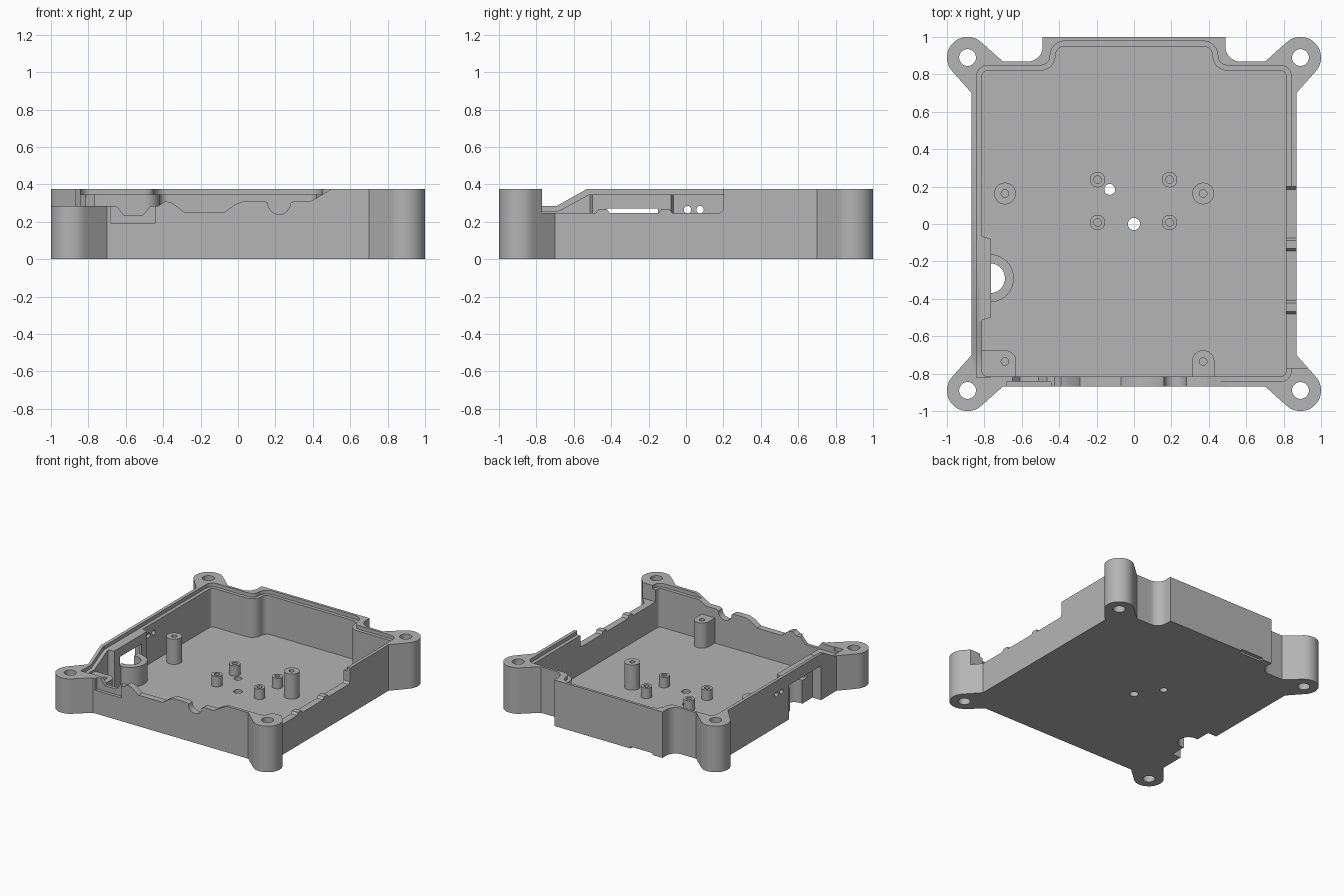
import bpy, bmesh
from math import sin, cos, radians
from mathutils import Matrix, Vector

cube = bpy.data.objects.get("Cube")
if cube:
    bpy.data.objects.remove(cube, do_unlink=True)

HEIGHT, FLOOR, LEDGE = .375, .03, .345
TOP = 1

gray = bpy.data.materials.new("plain gray")
gray.use_nodes = True
gray.diffuse_color = (.46, .46, .46, 1)
gray.node_tree.nodes["Principled BSDF"].inputs["Base Color"].default_value = gray.diffuse_color


def arc(centre, radius, start, end, steps=12):
    """Points on an arc, angles in degrees."""
    angles = [radians(start + (end - start) * i / steps) for i in range(steps + 1)]
    return [(centre[0] + radius * cos(a), centre[1] + radius * sin(a)) for a in angles]


def mirrored(points):
    """Continue a half outline with its mirror image across x = 0."""
    return points + [(-x, y) for x, y in reversed(points)]


def prism(name, outline, low, high, axis="z"):
    """Extrude a closed outline along the named axis."""
    place = {"z": lambda u, v, w: (u, v, w),
             "y": lambda u, v, w: (u, w, v),
             "x": lambda u, v, w: (w, u, v)}[axis]
    bm = bmesh.new()
    bottom = [bm.verts.new(place(u, v, low)) for u, v in outline]
    top = [bm.verts.new(place(u, v, high)) for u, v in outline]
    bm.faces.new(bottom)
    bm.faces.new(top)
    for i in range(len(outline)):
        j = (i + 1) % len(outline)
        bm.faces.new((bottom[i], bottom[j], top[j], top[i]))
    bmesh.ops.recalc_face_normals(bm, faces=bm.faces)
    mesh = bpy.data.meshes.new(name)
    bm.to_mesh(mesh)
    bm.free()
    mesh.materials.append(gray)
    obj = bpy.data.objects.new(name, mesh)
    bpy.context.collection.objects.link(obj)
    return obj


def disc(centre, radius):
    return arc(centre, radius, 0, 360, 40)[:-1]


def rect(left, right, near, far):
    return [(left, near), (right, near), (right, far), (left, far)]


def combine(target, tool, operation="DIFFERENCE"):
    """Apply a boolean and throw the tool away."""
    tool.hide_render = True
    mod = target.modifiers.new("boolean", "BOOLEAN")
    mod.operation, mod.object, mod.solver = operation, tool, "EXACT"
    bpy.context.view_layer.objects.active = target
    bpy.ops.object.modifier_apply(modifier=mod.name)
    bpy.data.objects.remove(tool, do_unlink=True)


def cut(target, outline, low, high, axis="z"):
    combine(target, prism("cutter", outline, low, high, axis))


def add(target, outline, low, high):
    combine(target, prism("addition", outline, low, high), "UNION")


def finish(obj):
    bpy.ops.object.select_all(action="DESELECT")
    obj.select_set(True)
    bpy.context.view_layer.objects.active = obj
    bpy.ops.object.shade_smooth_by_angle(angle=radians(30))


# Outer shell: four webbed mounting ears and the bulge in the back wall
ear = [(-.868, -.7)] + arc((-.89, -.89), .11, 135, 315, 24) + [(-.7, -.868)]
outline = []
for turn in range(4):
    spin = Matrix.Rotation(radians(90 * turn), 2)
    outline += [tuple(spin @ Vector(p)) for p in ear]
    if turn == 2:
        outline += mirrored(arc((.57, .95), .082, 270, 180) + [(.488, 1)])
case = prism("case", outline, 0, HEIGHT)


def cavity(grow):
    """Inside outline, pushed outward by the given amount."""
    return mirrored(arc((.783, -.785), .03 + grow, -90, 0, 6)
                    + arc((.783, .79), .03 + grow, 0, 90, 6)
                    + arc((.5, .9), .08 - grow, 270, 180)
                    + arc((.37, .9), .05 + grow, 0, 90)[1:])


cut(case, cavity(0), FLOOR, TOP)
cut(case, cavity(.028), LEDGE, TOP)

# Thickened side wall with a half-round tube
port = (-.77, -.29)
add(case, [(-.84, -.53), (-.815, -.515), (-.765, -.5), (-.765, -.08), (-.815, -.065), (-.84, -.05)],
    .01, LEDGE)
add(case, disc(port, .128), 0, .19)

# Corner block and wall block that carry the two front screws
add(case, [(-.84, -.84), (-.63, -.84)] + arc((-.69, -.735), .06, 0, 90) + [(-.84, -.675)], .01, .235)
add(case, [(.31, -.84), (.43, -.84)] + arc((.37, -.735), .06, 0, 180), .01, .235)

# Open port pocket, tube bore and the window above the tube
cut(case, rect(-TOP, -.79, -.5, -.09), -TOP, .28)
cut(case, disc(port, .08), -TOP, .22)
cut(case, rect(-.9, -.7, -.43, -.15), .19, .27)

# Connector dips along the front wall
front = [(-.8, .285), (-.65, .285), (-.61, .235), (-.51, .235), (-.465, .285), (-.425, .285),
         (-.39, .31), (-.35, .3), (-.29, .253), (-.07, .253), (-.02, .29), (.03, .31), (.14, .31)]
front += arc((.22, .3), .06, 180, 360) + [(.3, .31), (.39, .31), (.5, HEIGHT), (.5, TOP), (-.8, TOP)]
cut(case, front, -1.1, -.79, "y")
cut(case, rect(-.68, -.445, .19, TOP), -.95, -.843, "y")

# Sloping drop of the side wall towards the low front ear
cut(case, [(-1.1, .285), (-.69, .285), (-.53, HEIGHT), (-.53, TOP), (-1.1, TOP)], -1.1, -.77, "x")
cut(case, [(-.82, .255), (-.685, .255), (-.52, LEDGE), (-.52, TOP), (-.82, TOP)], -.843, -.77, "x")

# Low stretch of the opposite wall with two small humps
low_wall = [(-.77, .248)]
for middle in (-.445, -.11):
    low_wall += [(middle + dx, z) for dx, z in
                 ((-.035, .248), (-.022, .268), (.022, .268), (.035, .248))]
low_wall += [(.185, .248), (.2, .265), (.2, TOP), (-.77, TOP)]
cut(case, low_wall, .79, 1.1, "x")

# Ear holes, floor holes, wall holes and the pry notch under the back
for x in (-.89, .89):
    for y in (-.89, .89):
        cut(case, disc((x, y), .045), -TOP, TOP)
cut(case, disc((0, 0), .033), -TOP, .2)
cut(case, disc((-.13, .185), .029), -TOP, .2)
for y in (.008, .075):
    cut(case, disc((y, .265), .02), -TOP, -.7, "x")
cut(case, rect(-.4, -.2, .97, 1.1), -TOP, .015)

# Blind holes in the front screw blocks
for x in (-.69, .37):
    cut(case, disc((x, -.735), .02), .1, TOP)
finish(case)

# Free-standing screw posts, tall at the sides and short in the middle
posts = [("tall_post", x, .163, .058, .235) for x in (-.69, .37)]
posts += [("short_post", x, y, .041, .115) for x in (-.195, .19) for y in (.008, .237)]
for name, x, y, radius, top in posts:
    post = prism(name, disc((x, y), radius), FLOOR - .01, top)
    cut(post, disc((x, y), .02), FLOOR + .02, TOP)
    finish(post)
